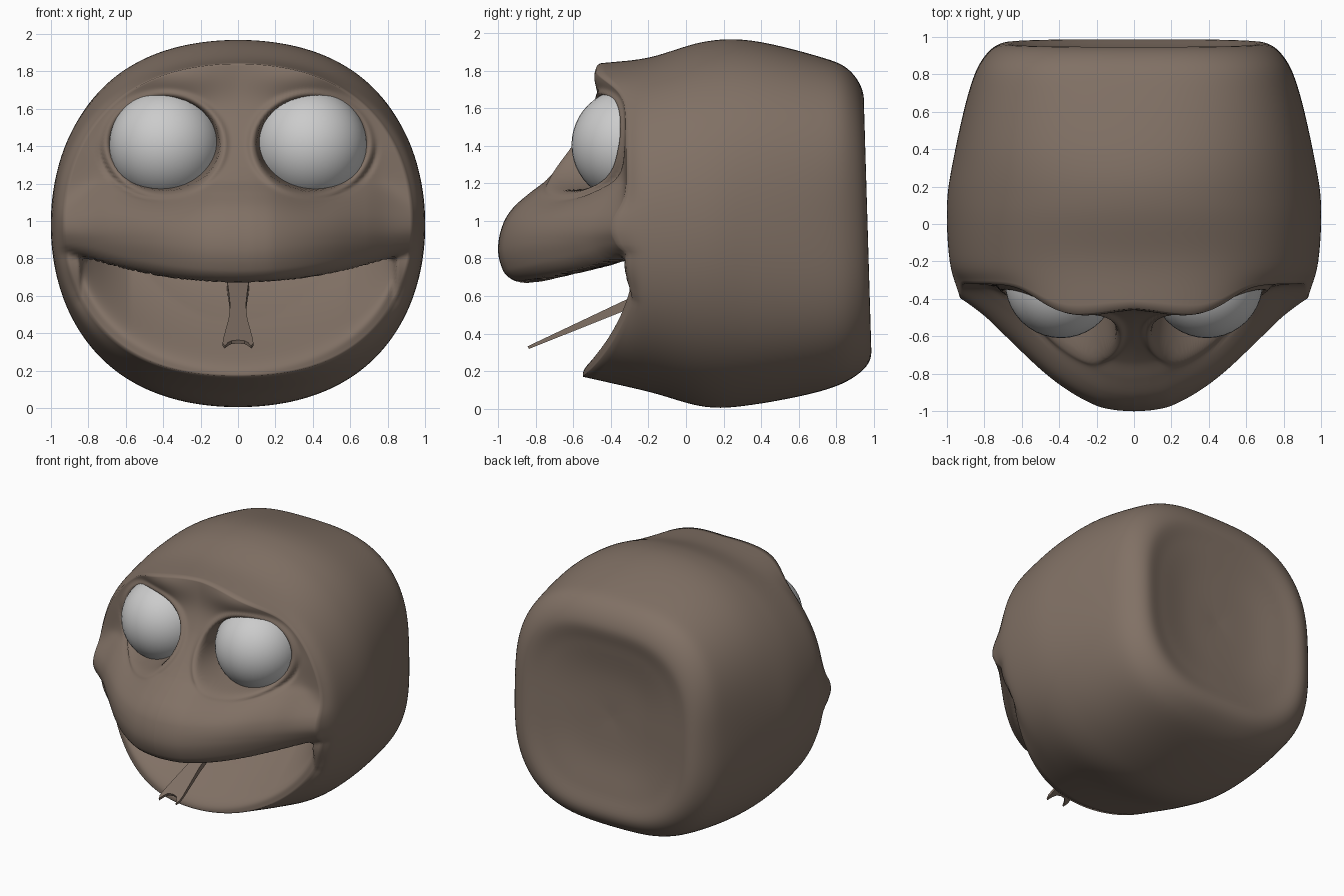
import bpy, bmesh, math

if "Cube" in bpy.data.objects:
    bpy.data.objects.remove(bpy.data.objects["Cube"])

CZ = 0.98            # height of the head's axis
NA, NR, NB = 288, 90, 54


def interp(keys, t):
    """Smooth curve through (t, value) keys, flat outside the range."""
    if t <= keys[0][0]:
        return keys[0][1]
    if t >= keys[-1][0]:
        return keys[-1][1]
    i = max(k for k in range(len(keys) - 1) if keys[k][0] <= t)

    def slope(k):
        a, b = keys[max(k - 1, 0)], keys[min(k + 1, len(keys) - 1)]
        return (b[1] - a[1]) / (b[0] - a[0])
    (t0, v0), (t1, v1) = keys[i], keys[i + 1]
    h = t1 - t0
    u = (t - t0) / h
    return ((2*u**3 - 3*u*u + 1) * v0 + (u**3 - 2*u*u + u) * h * slope(i)
            + (3*u*u - 2*u**3) * v1 + (u**3 - u*u) * h * slope(i + 1))


def step(a, b, t):
    u = min(1, max(0, (t - a) / (b - a)))
    return u * u * (3 - 2 * u)


def mix(a, b, u):
    return a + (b - a) * u


def bump(x, z, cx, cz, rx, rz):
    return math.exp(-((x - cx) / rx) ** 2 - ((z - cz) / rz) ** 2)


# Face profile on the centre line, sideways fall-off, and its strength by height
CENTRE = [(.655, -.84), (.69, -.93), (.74, -.975), (.85, -1), (.98, -.975), (1.07, -.92), (1.15, -.83),
          (1.22, -.74), (1.38, -.6), (1.5, -.52), (1.65, -.46), (1.84, -.44)]
FALL = [(0, 0), (.1, .007), (.2, .03), (.35, .11), (.5, .225), (.68, .4), (.8, .52), (.95, .64)]
POWER = [(.9, 1), (1.2, .9), (1.4, .65), (1.8, .4)]


def lip(x):
    return .66 + .2 * x * x


def rim(x):
    return .83 - .62 * math.sqrt(max(0, 1 - (x / .85) ** 2))


def face(x, z):
    """Front surface at (x, z): snout, brows, sockets, jaw and mouth. Gives y and z."""
    x = abs(x)
    zz = z - (lip(x) - .66) * step(1.1, .8, z)
    up = interp(CENTRE, zz) + interp(FALL, x) * interp(POWER, z)
    # cheek under the eye, then a soft limit so the temples do not sink
    up += .1 * bump(x, z, .42, 1.2, .2, .13)
    q = up + .31
    up = -.31 + .5 * (q - math.sqrt(q * q + .004))
    # brows
    up -= .07 * bump(x, z, .36, 1.77, .24, .12)
    # eye sockets with lids and folds under the outer corner
    e = math.hypot((x - .39) / .285, (z - 1.41) / .24)
    up += .25 * (1 - step(.9, 1.05, e)) - .02 * math.exp(-((e - 1.12) / .07) ** 2)
    corner = step(.35, .6, x) * step(1.45, 1.3, z)
    up += corner * .02 * math.exp(-((e - 1.24) / .04) ** 2)
    # lower jaw, merging with the cheeks
    jaw = -.55 + .38 * x * x
    low = mix(jaw, up, step(.5, .78, z))
    zl, zu = rim(x), lip(x)
    if x < .85 and zu > zl:
        gap = zu - zl
        low = mix(low, jaw, step(0, .12, gap))
        low += .52 * min(1, gap / .35) * step(-.03, .36, z - zl)
        y = mix(low, up, step(-.012, .012, z - zu))
        # roof of the mouth rises behind the lip
        edge = interp(CENTRE, .66) + interp(FALL, x)
        w = step(zl, zu - .01, z) * step(.012, -.001, z - zu) * step(0, .25, gap)
        return y, z + .33 * min(.6, max(0, y - edge)) * w
    return low, z


def blend(th, side, top, bottom, square=.035):
    s = math.sin(th)
    r = mix(side, top if s > 0 else bottom, s * s)
    return r * (1 + square * math.sin(2 * th) ** 2)


# Barrel stations behind the face: y, side, top and bottom radius
BODY = [(0, .93, .86, .81), (-.2, .985, .89, .89), (.1, 1, .975, .97), (.35, .965, .98, .96),
        (.7, .885, .9, .89), (.88, .81, .83, .81), (.965, .7, .7, .7),
        (.94, .54, .54, .54), (.9, .3, .3, .3), (.885, .01, .01, .01)]


def make(name, verts, faces, color=None):
    me = bpy.data.meshes.new(name)
    me.from_pydata(verts, [], faces)
    bm = bmesh.new()
    bm.from_mesh(me)
    bmesh.ops.recalc_face_normals(bm, faces=bm.faces)
    bm.to_mesh(me)
    bm.free()
    ob = bpy.data.objects.new(name, me)
    bpy.context.collection.objects.link(ob)
    for p in me.polygons:
        p.use_smooth = True
    if color:
        me.materials.append(color)
    return ob


brown = bpy.data.materials.new("brown_skin")
brown.diffuse_color = (.22, .165, .13, 1)
brown.use_nodes = True
brown.node_tree.nodes["Principled BSDF"].inputs["Base Color"].default_value = brown.diffuse_color

# Head: polar face surface, then barrel rings to the dished back
rings = []
for j in range(1, NR + 1):
    ring = []
    for i in range(NA):
        th = 2 * math.pi * i / NA
        r = blend(th, *BODY[0][1:]) * j / NR
        x, z = r * math.cos(th), CZ + r * math.sin(th)
        d = z - lip(x)
        if abs(d) < .06:      # gather rows along the lip for a clean edge
            z = mix(z, lip(x) + d * abs(d) / .06, step(.88, .75, abs(x)))
        y, z = face(x, z)
        ring.append((x, y, z))
    rings.append(ring)
front = rings[-1]
last = len(BODY) - 1
radii = [[(k, b[c]) for k, b in enumerate(BODY)] for c in (1, 2, 3)]
for j in range(1, NB + 1):
    t = last * j / NB
    rs = [interp(k, t) for k in radii]
    ring = []
    for i in range(NA):
        th = 2 * math.pi * i / NA
        r = blend(th, *rs, .035 + .075 * step(2, 5, t))
        ys = [(k, front[i][1] if k == 0 else b[0]) for k, b in enumerate(BODY)]
        z = r * math.sin(th)
        tilt = -.03 * z * step(3, 6, t)
        ring.append((r * math.cos(th), interp(ys, t) + tilt, CZ + z))
    rings.append(ring)
verts = [v for ring in rings for v in ring]
faces = [(j * NA + i, j * NA + (i + 1) % NA, (j + 1) * NA + (i + 1) % NA, (j + 1) * NA + i)
         for j in range(len(rings) - 1) for i in range(NA)]
faces += [tuple(range(NA)), tuple(range(len(verts) - NA, len(verts)))]
make("head", verts, faces, brown)

# Eyes
for side, name in ((-1, "eye_right"), (1, "eye_left")):
    bpy.ops.mesh.primitive_uv_sphere_add(segments=40, ring_count=24, radius=.3,
                                         location=(side * .39, -.31, 1.405))
    bpy.context.object.name = name
    bpy.ops.object.shade_smooth()

# Forked tongue: half outline (x, distance along), thinner toward the tips
half = [(.06, 0), (.05, .2), (.042, .4), (.05, .6), (.065, .75), (.08, .9), (.082, .96),
        (.07, 1), (.055, .955), (.035, .925), (0, .915)]
outline = half + [(-x, t) for x, t in half[-2::-1]]
n = len(outline)
tv = []
for s in (1, -1):
    for x, t in outline:
        h = s * mix(.035, .008, t)
        tv.append((x, mix(-.06, -.84, t) - h * .4, mix(.665, .325, t) + h * .9))
tf = [tuple(range(n)), tuple(range(n, 2 * n))]
tf += [(i, (i + 1) % n, n + (i + 1) % n, n + i) for i in range(n)]
tongue = make("tongue", tv, tf, brown)
bpy.context.view_layer.objects.active = tongue
bpy.ops.object.select_all(action='DESELECT')
tongue.select_set(True)
bpy.ops.object.shade_smooth_by_angle()
